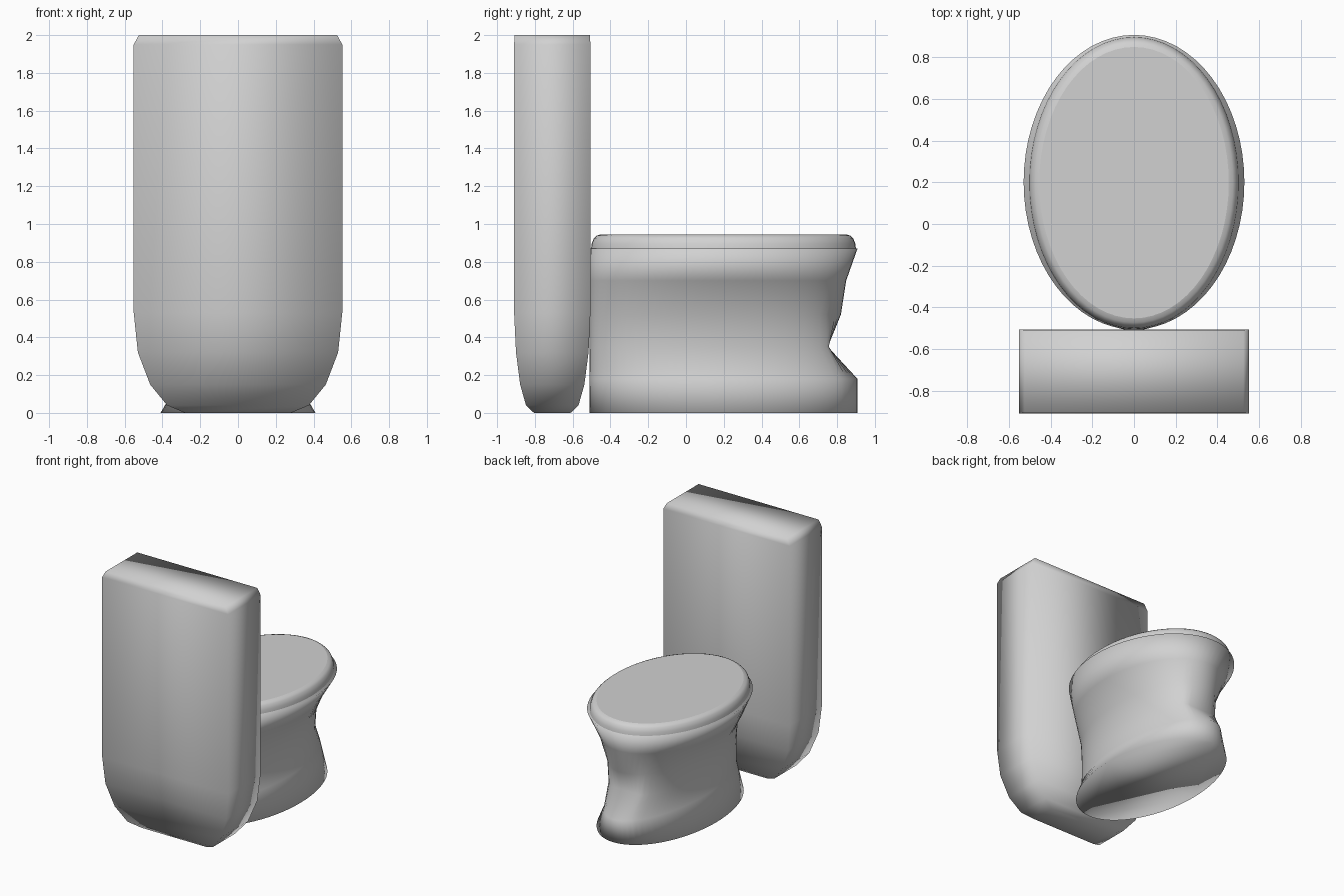
import bpy, bmesh, math

if "Cube" in bpy.data.objects:
    bpy.data.objects.remove(bpy.data.objects["Cube"])

porcelain = bpy.data.materials.new("grey_porcelain")
porcelain.diffuse_color = (0.64, 0.64, 0.64, 1)
porcelain.use_nodes = True
porcelain.node_tree.nodes["Principled BSDF"].inputs["Base Color"].default_value = porcelain.diffuse_color


def loft(name, rings):
    """Skin closed rings from bottom to top, cap both ends and shade smooth."""
    bm = bmesh.new()
    loops = [[bm.verts.new(p) for p in ring] for ring in rings]
    n = len(loops[0])
    for a, b in zip(loops, loops[1:]):
        for i in range(n):
            j = (i + 1) % n
            bm.faces.new((a[i], a[j], b[j], b[i]))
    bm.faces.new(loops[0][::-1])
    bm.faces.new(loops[-1])
    for f in bm.faces:
        f.smooth = True
    mesh = bpy.data.meshes.new(name)
    bm.to_mesh(mesh)
    bm.free()
    mesh.materials.append(porcelain)
    obj = bpy.data.objects.new(name, mesh)
    bpy.context.collection.objects.link(obj)
    return obj


def rectangle(hx, hy, z, cy=-0.708):
    return [(-hx, cy - hy, z), (hx, cy - hy, z), (hx, cy + hy, z), (-hx, cy + hy, z)]


def oval(hx, y0, y1, z, skew=0.0, limit=9.0, n=64):
    """Ellipse from y0 to y1, widened towards +y by skew, flattened at y = limit."""
    cy, hy = (y0 + y1) / 2, (y1 - y0) / 2
    ring = []
    for i in range(n):
        c, s = math.cos(2 * math.pi * i / n), math.sin(2 * math.pi * i / n)
        y = cy + hy * s
        if y > limit:
            y = limit - 0.1 * (y - limit)   # slight dent in the flattened end
        ring.append((hx * c * (1 + skew * s), y, z))
    return ring


# Tall tank with a rounded bottom and chamfered top
loft("tank", [rectangle(*r) for r in (
    (0.28, 0.097, 0), (0.375, 0.139, 0.04), (0.465, 0.17, 0.15),
    (0.53, 0.192, 0.32), (0.552, 0.202, 0.53), (0.552, 0.202, 1.95),
    (0.525, 0.199, 2.0))])

# Bowl: upright towards the tank, with a blunt pinch low on the far side
loft("bowl", [oval(*r) for r in (
    (0.41, -0.512, 0.908, 0), (0.305, -0.512, 0.908, 0.18),
    (0.31, -0.51, 0.82, 0.35, 0.06, 0.757), (0.33, -0.51, 0.82, 0.52, 0.06),
    (0.43, -0.51, 0.848, 0.70), (0.53, -0.506, 0.908, 0.87))])

# Closed lid with a rounded rim and flat top
lid = loft("lid", [oval(0.505 - d, -0.503 + d, 0.9 - d, z) for d, z in (
    (0, 0.865), (0.003, 0.895), (0.015, 0.925), (0.03, 0.938), (0.05, 0.945))])
for f in lid.data.polygons:
    if len(f.vertices) > 4:
        f.use_smooth = False
